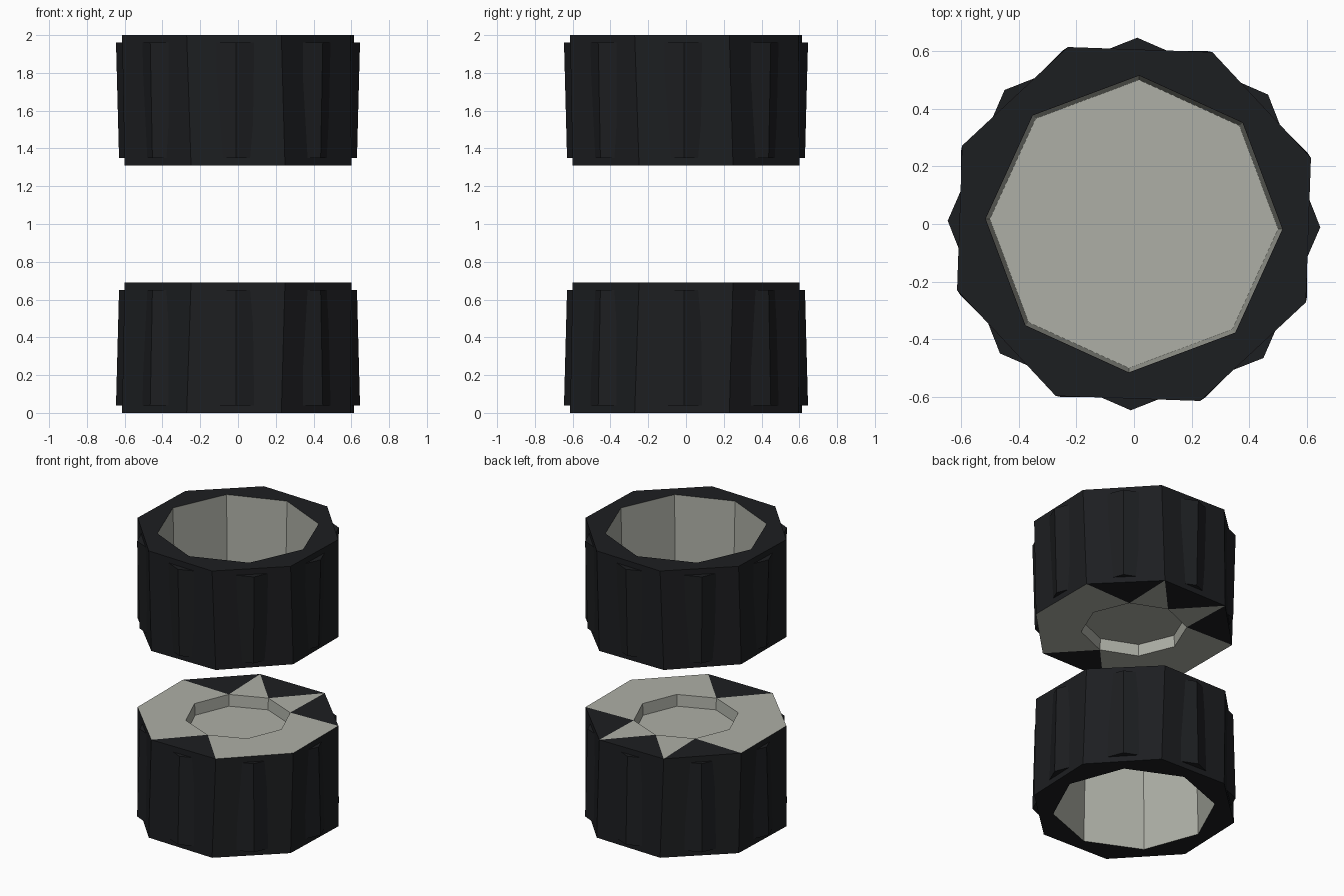
import bpy, bmesh
from math import cos, sin, radians

if "Cube" in bpy.data.objects:
    bpy.data.objects.remove(bpy.data.objects["Cube"])

N = 8


def material(name, rgb):
    m = bpy.data.materials.new(name)
    m.diffuse_color = (*rgb, 1)
    m.use_nodes = True
    m.node_tree.nodes["Principled BSDF"].inputs["Base Color"].default_value = m.diffuse_color
    return m


BLACK = material("rubber_black", (0.012, 0.013, 0.015))
GREY = material("hub_grey", (0.42, 0.43, 0.38))


def ring(bm, r, z, rot):
    return [bm.verts.new((r * cos(radians(rot + 45 * i)),
                          r * sin(radians(rot + 45 * i)), z)) for i in range(N)]


def bridge(bm, a, b):
    # quads between two aligned octagons
    for i in range(N):
        j = (i + 1) % N
        bm.faces.new((a[i], a[j], b[j], b[i]))


def zigzag(bm, outer, inner, black=()):
    # triangles between octagons offset by half a step
    # inner[i + 1] lies between outer[i] and outer[i + 1]
    for i in range(N):
        j = (i + 1) % N
        f = bm.faces.new((outer[i], outer[j], inner[j]))
        f.material_index = 1 if i in black else 0
        bm.faces.new((outer[i], inner[j], inner[i]))


def finish(bm, name, mats, flip):
    # z runs from 0 (open end) to 0.69 (hub end); the upper wheel is mirrored
    if flip:
        for v in bm.verts:
            v.co.z = 2 - v.co.z
    bmesh.ops.recalc_face_normals(bm, faces=bm.faces)
    me = bpy.data.meshes.new(name)
    bm.to_mesh(me)
    bm.free()
    for m in mats:
        me.materials.append(m)
    ob = bpy.data.objects.new(name, me)
    bpy.context.collection.objects.link(ob)


def wheel(prefix, flip):
    # tyre wall with the flat rim around the open end
    bm = bmesh.new()
    rim_in = ring(bm, 0.515, 0, -2)
    rim_out = ring(bm, 0.655, 0, 20.5)
    hub_edge = ring(bm, 0.65, 0.69, 22.5)
    zigzag(bm, rim_out, rim_in)
    bridge(bm, rim_out, hub_edge)
    finish(bm, prefix + "_tyre", [BLACK], flip)

    # tread block layer, turned half a step so its corners poke out
    bm = bmesh.new()
    rings = [ring(bm, r, z, -1) for r, z in
             ((0.54, 0.04), (0.646, 0.04), (0.63, 0.65), (0.54, 0.65))]
    for a, b in zip(rings, rings[1:]):
        bridge(bm, a, b)
    finish(bm, prefix + "_tread", [BLACK], flip)

    # deep bowl inside the open end
    bm = bmesh.new()
    lip = ring(bm, 0.515, 0.0, -2)
    base = ring(bm, 0.50, 0.58, -2)
    bridge(bm, lip, base)
    bm.faces.new(base)
    finish(bm, prefix + "_bowl", [GREY], flip)

    # hub face with black wedges and a shallow recess
    bm = bmesh.new()
    outer = ring(bm, 0.65, 0.69, 22.5)
    inner = ring(bm, 0.335, 0.69, 0)
    floor = ring(bm, 0.33, 0.61, 0)
    zigzag(bm, outer, inner, black=(0, 1, 2, 5))
    bridge(bm, inner, floor)
    bm.faces.new(floor)
    finish(bm, prefix + "_hub_face", [GREY, BLACK], flip)


wheel("lower_wheel", False)
wheel("upper_wheel", True)
